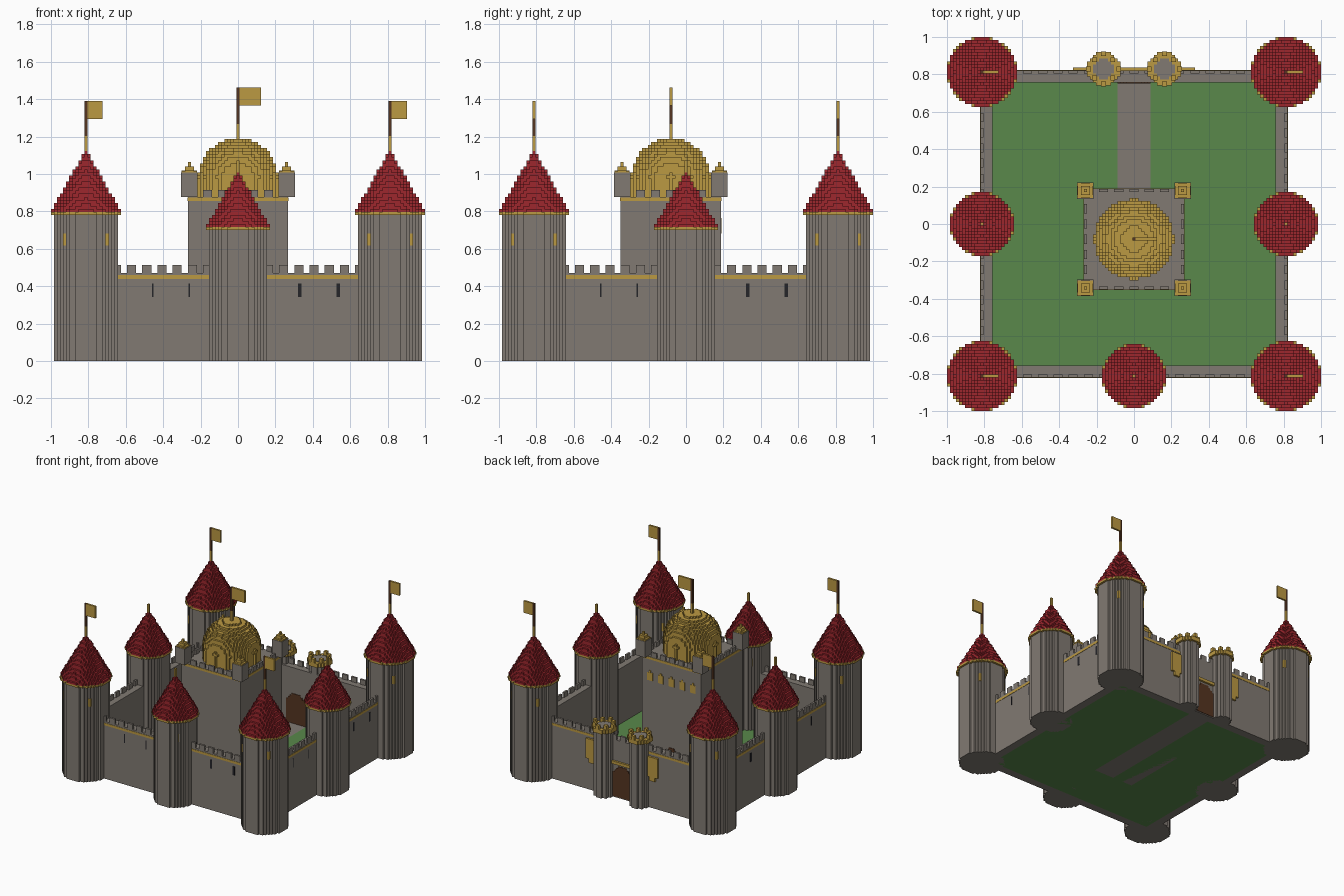
import bpy, bmesh, math

if "Cube" in bpy.data.objects:
    bpy.data.objects.remove(bpy.data.objects["Cube"])

V = 2 / 123          # size of one block; everything below is in blocks
C = 50               # distance of walls and towers from the middle


def material(name, rgb):
    m = bpy.data.materials.new(name)
    m.use_nodes = True
    m.diffuse_color = (*rgb, 1)
    m.node_tree.nodes["Principled BSDF"].inputs["Base Color"].default_value = (*rgb, 1)
    return m


STONE = material("stone grey", (0.22, 0.195, 0.17))
GOLD = material("gold", (0.50, 0.32, 0.055))
RED = material("roof red", (0.34, 0.02, 0.027))
GREEN = material("grass green", (0.10, 0.25, 0.07))
WOOD = material("dark wood", (0.09, 0.035, 0.015))
DARK = material("slit dark", (0.018, 0.018, 0.022))


class Part:
    """Collects blocks into one object."""

    def __init__(self, name, mat):
        self.name, self.mat, self.bm = name, mat, bmesh.new()

    def prism(self, outline, z0, z1):
        lo = [self.bm.verts.new((x * V, y * V, z0 * V)) for x, y in outline]
        hi = [self.bm.verts.new((x * V, y * V, z1 * V)) for x, y in outline]
        self.bm.faces.new(lo[::-1])
        self.bm.faces.new(hi)
        n = len(lo)
        for i in range(n):
            j = (i + 1) % n
            self.bm.faces.new((lo[i], lo[j], hi[j], hi[i]))

    def box(self, x0, x1, y0, y1, z0, z1):
        x0, x1 = sorted((x0, x1))
        y0, y1 = sorted((y0, y1))
        self.prism([(x0, y0), (x1, y0), (x1, y1), (x0, y1)], z0, z1)

    def block(self, x, y, z0, z1, size=1):
        h = size / 2
        self.box(x - h, x + h, y - h, y + h, z0, z1)

    def disc(self, cx, cy, radius, z0, z1):
        """Stepped circle of whole blocks."""
        n = int(radius)
        right = []
        for i in range(-n, n + 1):
            w = int(math.sqrt(radius * radius - i * i)) + 0.5
            for p in ((w, i - 0.5), (w, i + 0.5)):
                if p not in right:
                    right.append(p)
        ring = right + [(-x, y) for x, y in reversed(right)]
        self.prism([(cx + x, cy + y) for x, y in ring], z0, z1)

    def done(self):
        me = bpy.data.meshes.new(self.name)
        self.bm.to_mesh(me)
        self.bm.free()
        me.materials.append(self.mat)
        ob = bpy.data.objects.new(self.name, me)
        bpy.context.collection.objects.link(ob)


def flag(name, x, y, z, height, width):
    """Gold socket, wooden pole and gold flag flying to +x."""
    pole, cloth = Part(name + "_pole", WOOD), Part(name + "_cloth", GOLD)
    cloth.block(x, y, z, z + 5)
    pole.block(x, y, z + 5, z + height)
    cloth.box(x + 0.5, x + 0.5 + width, y - 0.5, y + 0.5, z + height - 6, z + height)
    pole.done()
    cloth.done()


def tower(name, x, y, r, height, roof_layers, diag):
    shaft, trim, roof = Part(name + "_shaft", STONE), Part(name + "_trim", GOLD), Part(name + "_roof", RED)
    shaft.disc(x, y, r + 0.5, 0, height)
    trim.disc(x, y, r + 1.5, height, height + 1)
    for i in range(roof_layers):
        radius = (r + 1) * (1 - i / roof_layers) + 0.2
        roof.disc(x, y, radius, height + 1 + i, height + 2 + i)
    # slit windows on the diagonals
    for sx in (-1, 1):
        for sy in (-1, 1):
            trim.block(x + sx * diag, y + sy * diag, height - 10, height - 6, 1.2)
    top = height + 1 + roof_layers
    if r == 10:
        flag(name + "_flag", x, y, top, 16.5, 5)
    else:
        trim.block(x, y, top, top + 4)
    for p in (shaft, trim, roof):
        p.done()


# corner towers and the three wall towers
for fx, xn in ((-1, "right"), (1, "left")):
    for fy, yn in ((-1, "front"), (1, "back")):
        tower(f"{yn}_{xn}_tower", fx * C, fy * C, 10, 48, 20, 7)
    tower(f"{xn}_wall_tower", fx * C, 0, 9, 43, 18, 6)
tower("front_wall_tower", 0, -C, 9, 43, 18, 6)

# curtain walls with merlons, gold band and arrow slits
walls, band, slits = Part("curtain_walls", STONE), Part("wall_band", GOLD), Part("arrow_slits", DARK)


def wall_box(part, side, a0, a1, d0, d1, z0, z1):
    """a runs along the wall, d is the distance from the middle."""
    axis, s = side
    if axis == "x":
        part.box(s * d0, s * d1, a0, a1, z0, z1)
    else:
        part.box(a0, a1, s * d0, s * d1, z0, z1)


OUT = C + 0.5
for side in (("x", -1), ("x", 1), ("y", -1), ("y", 1)):
    end = OUT if side[0] == "y" else OUT - 4
    wall_box(walls, side, -end, end, OUT - 4, OUT, 0, 29)
    for a in range(-40, 41, 5):
        if side == ("y", 1) or abs(a) > 9:
            wall_box(walls, side, a - 1.5, a + 1.5, OUT - 1, OUT, 29, 31.5)
    for s in (-1, 1):
        wall_box(band, side, s * 9, s * 40, OUT - 1, OUT + 0.15, 27, 28.2)
    if side != ("y", 1):
        for a, w in ((-28, 0.2), (-16, 0.2), (20.3, 0.6), (33, 0.6)):
            wall_box(slits, side, a - w, a + w, OUT - 0.5, OUT + 0.1, 21, 25.5)
for p in (walls, band, slits):
    p.done()

# courtyard
grass, path = Part("courtyard_grass", GREEN), Part("path", STONE)
for s in (-1, 1):
    grass.box(s * 5.5, s * 46.5, -46.5, 46.5, 0, 1)
grass.box(-5.5, 5.5, -46.5, -21.5, 0, 1)
path.box(-5.5, 5.5, 11.5, 46.5, 0, 1)
grass.done()
path.done()

# gate: arched doors, trim, twin turrets and banners
doors = Part("gate_doors", WOOD)


def arch(part, half, height, y0, y1):
    for i in range(-half, half + 1):
        drop = half - int(math.sqrt((half + 0.5) ** 2 - i * i))
        part.box(i - 0.5, i + 0.5, y0, y1, 0.5, height - drop)


arch(doors, 5, 16, OUT - 4.25, OUT + 0.25)
arch(doors, 3, 11, 11, 11.75)
doors.done()

gate_trim, banners = Part("gate_trim", GOLD), Part("banners", GOLD)
gate_trim.box(-5.5, 5.5, OUT, OUT + 1, 17, 18.5)
turrets, turret_trim = Part("gate_turrets", STONE), Part("gate_turret_trim", GOLD)
for s in (-1, 1):
    x, y = s * 10, C + 1
    turrets.disc(x, y, 4.3, 0, 33)
    turret_trim.disc(x, y, 5.4, 33, 35)
    turrets.disc(x, y, 3.3, 35, 35.3)
    for k in range(8):
        a = k * math.pi / 4
        turret_trim.block(x + round(4.6 * math.cos(a)), y + round(4.6 * math.sin(a)), 35, 37, 1.6)
    banners.box(s * 14, s * 20, OUT, OUT + 1, 16, 26)
    banners.box(s * 15.5, s * 18.5, OUT, OUT + 1, 14, 16)
for p in (gate_trim, banners, turrets, turret_trim):
    p.done()

# keep
KY, KR = -5, 16.5
keep, keep_trim, keep_windows = Part("keep", STONE), Part("keep_trim", GOLD), Part("keep_windows", GOLD)
keep.box(-KR, KR, KY - KR, KY + KR, 0, 54)
keep_trim.block(0, KY, 52.6, 53.8, 2 * KR + 0.3)
for a in range(-10, 11, 5):
    for s in (-1, 1):
        keep.box(a - 1.5, a + 1.5, KY + s * (KR - 1), KY + s * KR, 54, 56.3)
        keep.box(s * (KR - 1), s * KR, KY + a - 1.5, KY + a + 1.5, 54, 56.3)
for x in range(-12, 13, 6):
    keep_windows.box(x - 1.5, x + 1.5, KY + KR - 0.5, KY + KR + 0.25, 42, 46)
    keep_windows.box(x - 0.5, x + 0.5, KY + KR - 0.5, KY + KR + 0.25, 46, 47)
# corner turrets on the keep
for sx in (-1, 1):
    for sy in (-1, 1):
        x, y = sx * 16, KY + sy * 16
        keep.block(x, y, 53.9, 62, 5.4)
        keep_trim.disc(x, y, 2.3, 62, 62.6)
        keep_trim.block(x, y, 61.9, 62.3, 5)
        keep_trim.block(x, y, 62.6, 64, 3)
        keep_trim.block(x, y, 64, 65.5)
for p in (keep, keep_trim, keep_windows):
    p.done()

# dome with drum and flag
dome = Part("keep_dome", GOLD)
dome.disc(0, KY, 13, 54, 60)
for i in range(13):
    dome.disc(0, KY, math.sqrt(13.1 ** 2 - (i + 0.4) ** 2), 60 + i, 61 + i)
dome.done()
flag("keep_flag", 0, KY, 73, 17, 7)
